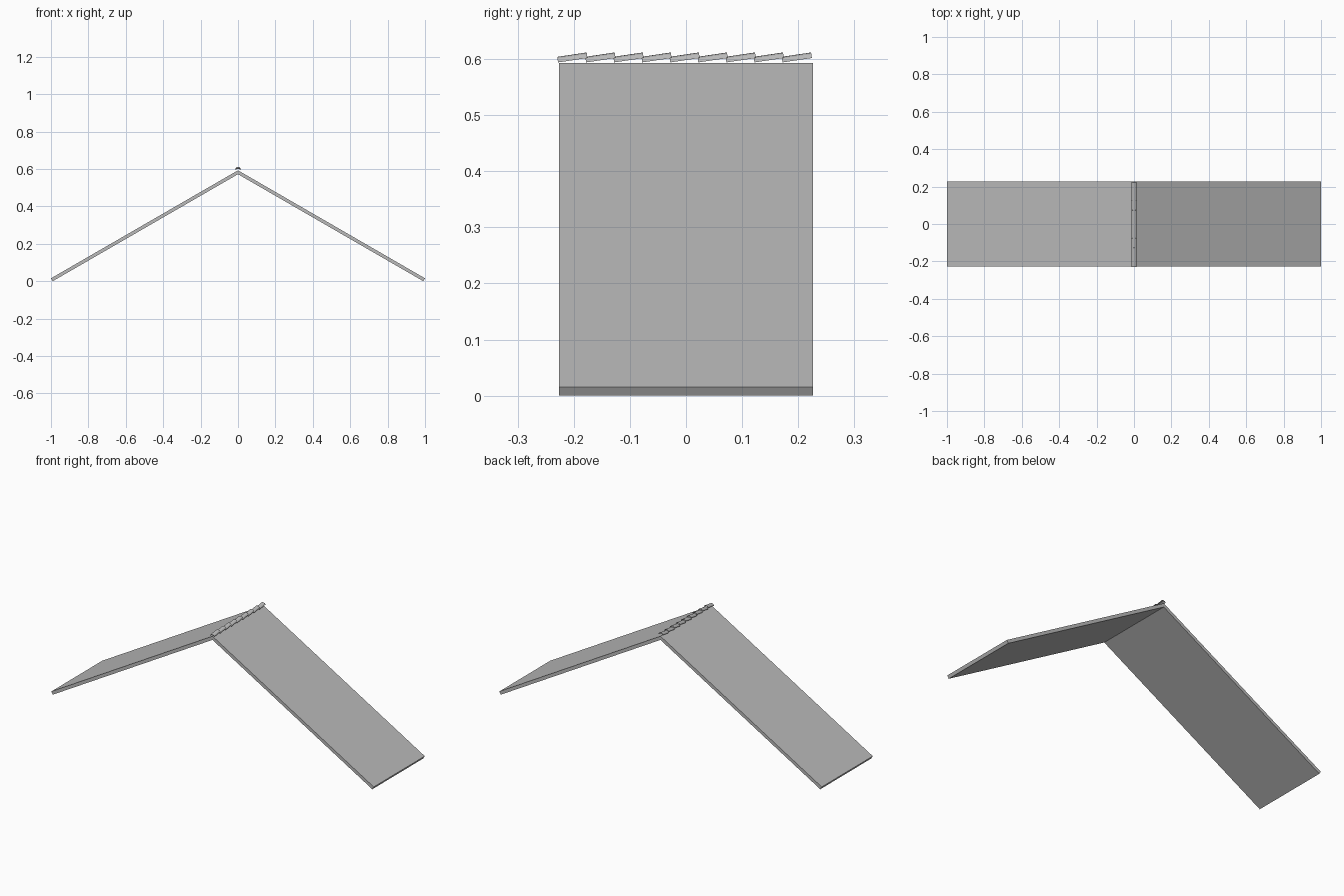
import bpy
import bmesh
from math import sin, cos, pi, radians, tan
from mathutils import Matrix

cube = bpy.data.objects.get("Cube")
if cube:
    bpy.data.objects.remove(cube)

GREY = 0.5
HALF_DEPTH = 0.226
PITCH = radians(30)
THICK = 0.018

grey = bpy.data.materials.new("plain grey")
grey.use_nodes = True
grey.diffuse_color = (GREY, GREY, GREY, 1)
grey.node_tree.nodes["Principled BSDF"].inputs["Base Color"].default_value = (GREY, GREY, GREY, 1)


def extrude_profile(name, points, y0, y1):
    """Closed (x, z) profile swept along y into a solid."""
    bm = bmesh.new()
    face = bm.faces.new([bm.verts.new((x, y0, z)) for x, z in points])
    swept = bmesh.ops.extrude_face_region(bm, geom=[face])
    verts = [g for g in swept["geom"] if isinstance(g, bmesh.types.BMVert)]
    bmesh.ops.translate(bm, verts=verts, vec=(0, y1 - y0, 0))
    bmesh.ops.recalc_face_normals(bm, faces=bm.faces)
    mesh = bpy.data.meshes.new(name)
    bm.to_mesh(mesh)
    bm.free()
    mesh.materials.append(grey)
    obj = bpy.data.objects.new(name, mesh)
    bpy.context.collection.objects.link(obj)
    return obj


# Sloping roof slabs, square cut at the eaves and mitred at the ridge
eave_x = 1 - THICK * sin(PITCH)
eave_z = THICK * cos(PITCH)
slab = [(0, eave_x * tan(PITCH)), (eave_x, 0), (1, eave_z), (0, eave_z + tan(PITCH))]
for side, name in ((1, "left_roof_slab"), (-1, "right_roof_slab")):
    extrude_profile(name, [(side * x, z) for x, z in slab], -HALF_DEPTH, HALF_DEPTH)

# Overlapping curved ridge tiles, each tilted up towards the back
TILE_COUNT, SPACING, LENGTH = 9, 0.05, 0.053
RADIUS, WALL, STEPS = 0.0135, 0.003, 8


def arch(width, height):
    return [(width * cos(pi * i / STEPS), height * sin(pi * i / STEPS)) for i in range(STEPS + 1)]


tile = arch(RADIUS, 0.01) + arch(RADIUS - WALL, 0.01 - WALL)[::-1]
for i in range(TILE_COUNT):
    obj = extrude_profile(f"ridge_tile_{i + 1}", tile, 0, LENGTH)
    start = -0.228 + i * SPACING
    obj.matrix_world = Matrix.Translation((0, start, 0.594)) @ Matrix.Rotation(radians(8.5), 4, "X")
